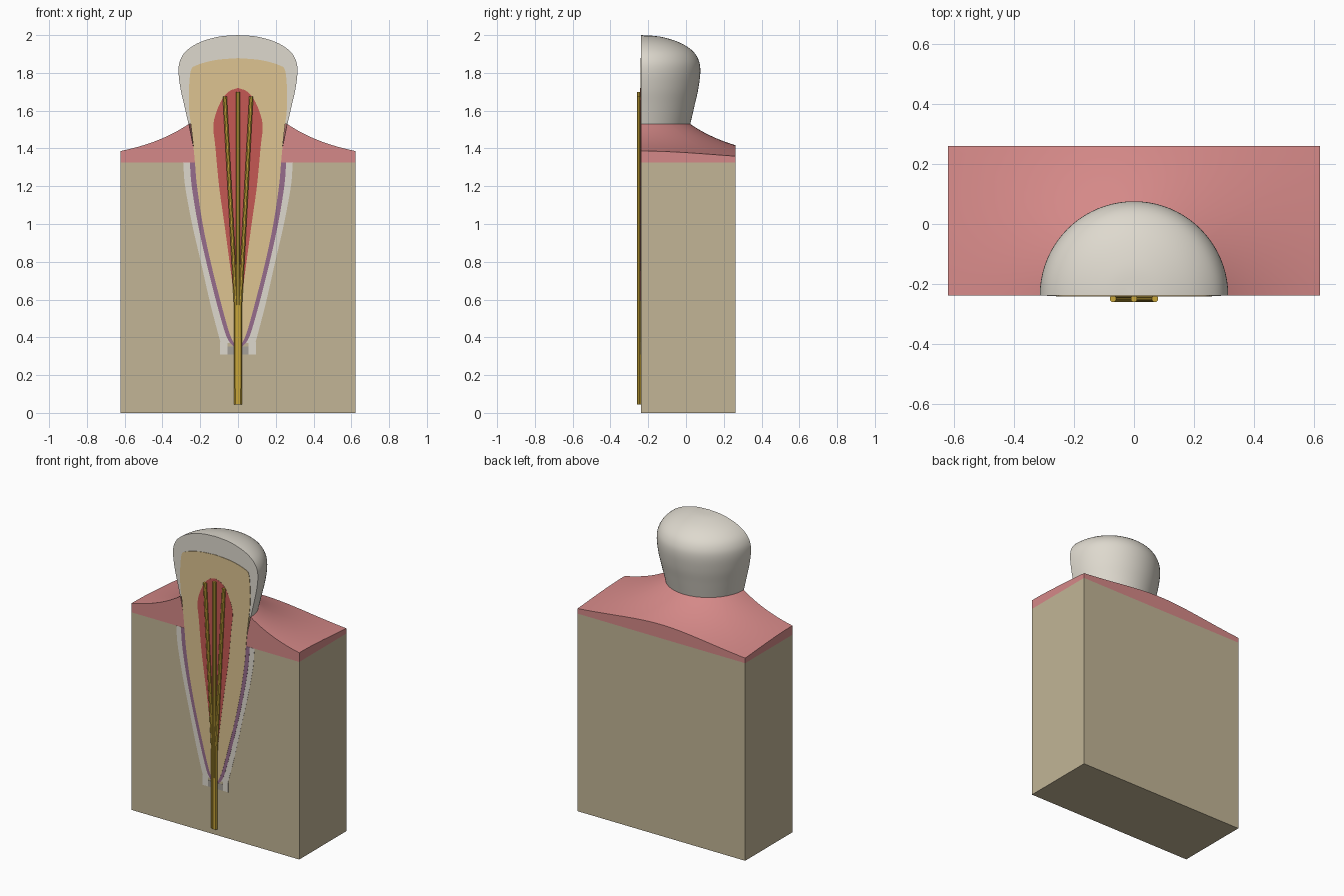
import bpy, bmesh, math
from mathutils import Vector

cube = bpy.data.objects.get("Cube")
if cube:
    bpy.data.objects.remove(cube)

CUT, BACK, HALF = -0.239, 0.261, 0.622      # cut plane, back plane, half width
GUM_BASE, NECK = 1.325, 1.53


def material(name, rgb):
    lin = [((c / 255 + 0.055) / 1.055) ** 2.4 for c in rgb] + [1]
    m = bpy.data.materials.new(name)
    m.use_nodes = True
    m.diffuse_color = lin
    m.node_tree.nodes["Principled BSDF"].inputs["Base Color"].default_value = lin
    return m


bone_mat = material("bone tan", (194, 181, 150))
gum_mat = material("gum pink", (213, 137, 136))
enamel_mat = material("enamel ivory", (222, 217, 206))
dentin_mat = material("dentin yellow", (221, 196, 145))
pulp_mat = material("pulp red", (197, 88, 84))
ligament_mat = material("ligament purple", (150, 108, 140))
gold_mat = material("instrument gold", (200, 166, 58))
shade_mat = material("apex grey", (165, 160, 152))


def finish(bm, name, mat, angle=35):
    bmesh.ops.remove_doubles(bm, verts=bm.verts, dist=1e-5)
    bmesh.ops.recalc_face_normals(bm, faces=bm.faces)
    me = bpy.data.meshes.new(name)
    bm.to_mesh(me)
    bm.free()
    me.materials.append(mat)
    ob = bpy.data.objects.new(name, me)
    bpy.context.collection.objects.link(ob)
    bpy.ops.object.select_all(action='DESELECT')
    ob.select_set(True)
    bpy.context.view_layer.objects.active = ob
    bpy.ops.object.shade_smooth_by_angle(angle=math.radians(angle))
    return ob


def sweep(name, sections, mat):
    """Join closed sections into a solid and cap both ends."""
    bm = bmesh.new()
    rows = [[bm.verts.new(p) for p in s] for s in sections]
    n = len(rows[0])
    for a, b in zip(rows, rows[1:]):
        for i in range(n):
            j = (i + 1) % n
            bm.faces.new((a[i], a[j], b[j], b[i]))
    bm.faces.new(rows[0])
    bm.faces.new(rows[-1])
    return finish(bm, name, mat)


def box(name, x, y, z, mat):
    bm = bmesh.new()
    bmesh.ops.create_cube(bm, size=1)
    for v in bm.verts:
        v.co = [lo + (c + 0.5) * (hi - lo) for c, (lo, hi) in zip(v.co, (x, y, z))]
    return finish(bm, name, mat)


def curve_through(pts, steps=5):
    """Catmull-Rom curve through profile points."""
    p = [Vector(q) for q in pts]
    p = [2 * p[0] - p[1]] + p + [2 * p[-1] - p[-2]]
    out = []
    for a, b, c, d in zip(p, p[1:], p[2:], p[3:]):
        for k in range(steps):
            t = k / steps
            out.append(0.5 * (2 * b + (c - a) * t + (2 * a - 5 * b + 4 * c - d) * t * t
                              + (3 * b - a - 3 * c + d) * t ** 3))
    return out + [p[-2]]


def half_lathe(name, pts, layer, mat, segs=40):
    """Half revolution behind the cut plane; layer lifts the cut face slightly."""
    prof = curve_through(pts)
    prof = [Vector((0, prof[0].y))] * (prof[0].x > 0) + prof
    prof += [Vector((0, prof[-1].y))] * (prof[-1].x > 0)
    y = CUT - 0.001 * layer
    angles = [math.pi * i / segs for i in range(segs + 1)]
    return sweep(name, [[(p.x * math.cos(a), y + p.x * math.sin(a), p.y) for p in prof]
                        for a in angles], mat)


# Bone block
box("jaw_bone", (-HALF, HALF), (CUT, BACK), (0, GUM_BASE), bone_mat)

# Gum: surface sinks with distance from the tooth neck
corner = math.atan2(BACK - CUT, HALF)
angles = sorted([math.pi * i / 48 for i in range(49)] + [corner, math.pi - corner])
sections = []
for a in angles:
    c, s = math.cos(a), math.sin(a)
    reach = min(HALF / max(abs(c), 1e-6), (BACK - CUT) / max(s, 1e-6))
    radii = [0.26 + (reach - 0.26) * k / 12 for k in range(13)]
    prof = [(0.22, GUM_BASE)]
    prof += [(r, GUM_BASE + 0.205 * math.exp((0.26 - r) / 0.3)) for r in radii]
    prof.append((reach, GUM_BASE))
    sections.append([(r * c, CUT + r * s, z) for r, z in prof])
sweep("gum", sections, gum_mat)

# Tooth layers, outermost first
half_lathe("enamel_crown", [(0, 2), (0.1, 1.992), (0.2, 1.963), (0.27, 1.92), (0.305, 1.87),
                            (0.315, 1.81), (0.305, 1.72), (0.285, 1.63), (0.262, NECK)],
           0, enamel_mat)
half_lathe("socket_lining", [(0.29, GUM_BASE), (0.28, 1.2), (0.243, 1), (0.197, 0.8),
                             (0.147, 0.58), (0.1, 0.4), (0.09, 0.37)], 1, enamel_mat)
half_lathe("ligament", [(0.255, GUM_BASE), (0.245, 1.2), (0.212, 1), (0.168, 0.8),
                        (0.118, 0.6), (0.07, 0.43), (0.045, 0.375), (0.02, 0.35)],
           2, ligament_mat)
half_lathe("dentin", [(0, 1.878), (0.12, 1.868), (0.22, 1.84), (0.25, 1.81), (0.26, 1.7),
                      (0.258, 1.6), (0.25, NECK), (0.235, 1.4), (0.228, GUM_BASE),
                      (0.217, 1.2), (0.187, 1), (0.145, 0.8), (0.095, 0.6), (0.048, 0.43),
                      (0.02, 0.365)], 3, dentin_mat)
half_lathe("pulp", [(0, 1.72), (0.05, 1.70), (0.095, 1.64), (0.13, 1.53), (0.12, 1.41),
                    (0.1, 1.2), (0.072, 1), (0.045, 0.8), (0.02, 0.6), (0.008, 0.4)],
           4, pulp_mat)

# Root tip: two feet of the lining beside a shaded opening
for side, name in ((-1, "right_lining_foot"), (1, "left_lining_foot")):
    box(name, sorted((side * 0.055, side * 0.095)), (CUT - 0.001, CUT + 0.01),
        (0.31, 0.375), enamel_mat)
box("apex_opening", (-0.055, 0.055), (CUT - 0.001, CUT + 0.01), (0.31, 0.352), shade_mat)


# Instruments: three thin rods that run together below the root
def rod(name, path, r, sides=8):
    ring = [2 * math.pi * (i + 0.5) / sides for i in range(sides)]
    sweep(name, [[(x + r * math.cos(a), CUT - 0.011 + r * math.sin(a), z) for a in ring]
                 for x, z in path], gold_mat)


for side, name in ((-1, "right_rod"), (0, "middle_rod"), (1, "left_rod")):
    rod(name, [(side * 0.01, 0.045), (side * 0.011, 0.57),
               (side * 0.07, 1.70 - 0.025 * abs(side))], 0.0115)
